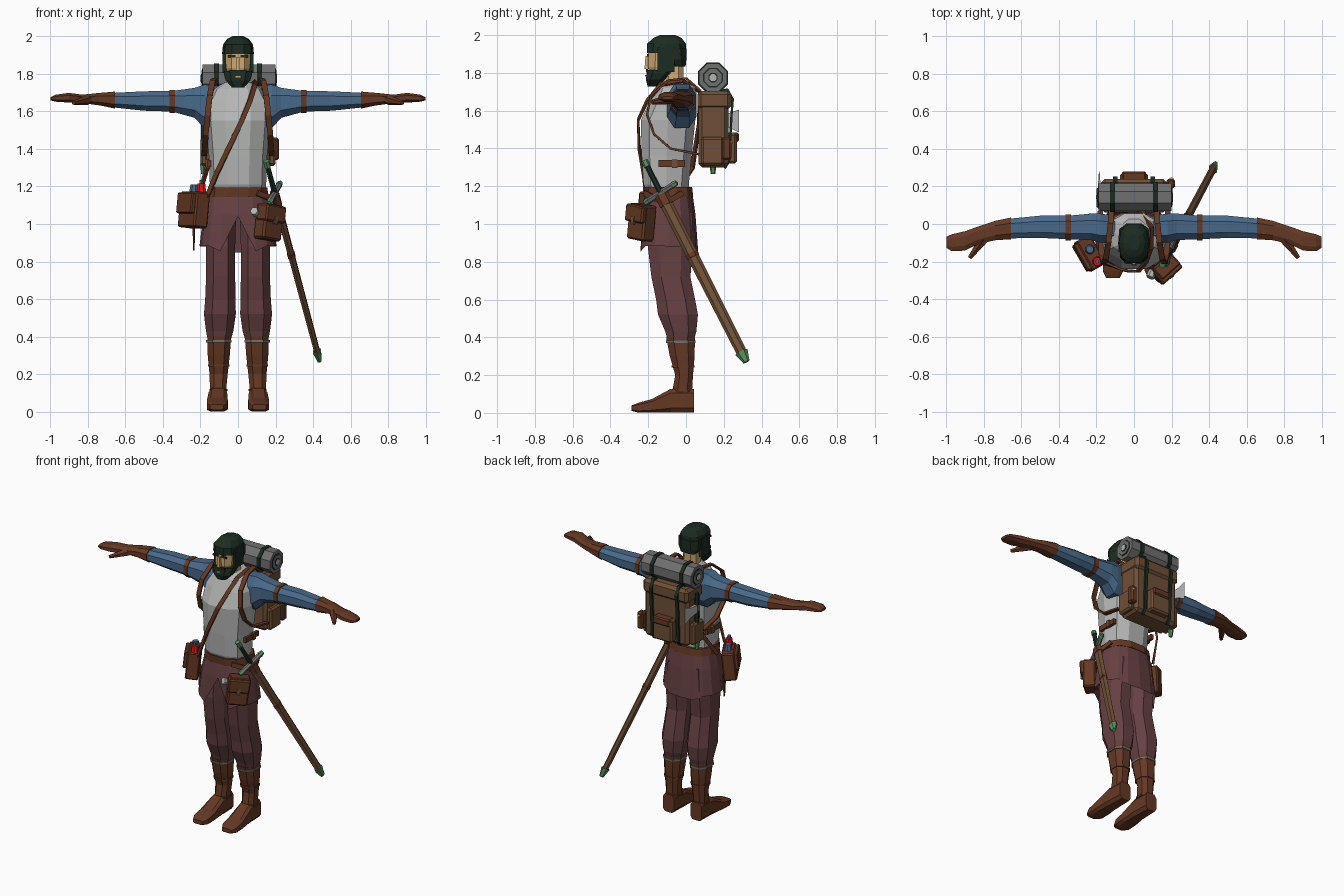
import bpy, bmesh, math
from mathutils import Vector, Matrix, Euler

def mat(name, r, g, b):
    m = bpy.data.materials.new(name)
    m.diffuse_color = (r, g, b, 1)
    return m

VEST = mat("vest_grey", .46, .47, .46)
BLUE = mat("sleeve_blue", .065, .14, .25)
MAUVE = mat("mauve_cloth", .135, .052, .055)
LEATHER = mat("red_leather", .13, .04, .017)
CANVAS = mat("pack_brown", .16, .08, .038)
DARK = mat("dark_green", .012, .025, .016)
GREEN = mat("green_metal", .10, .27, .11)
SKIN = mat("skin", .62, .39, .17)
GREY = mat("mid_grey", .16, .16, .16)
RED = mat("red", .85, .005, .005)

def finish(name, bm, m, mirror=False):
    bmesh.ops.recalc_face_normals(bm, faces=bm.faces)
    me = bpy.data.meshes.new(name)
    bm.to_mesh(me)
    bm.free()
    me.materials.append(m)
    ob = bpy.data.objects.new(name, me)
    bpy.context.collection.objects.link(ob)
    if mirror:
        ob.modifiers.new("Mirror", 'MIRROR')
    return ob

def skin_rings(bm, rings, caps=True):
    vs = [[bm.verts.new(p) for p in r] for r in rings]
    n = len(vs[0])
    for a, b in zip(vs, vs[1:]):
        for i in range(n):
            j = (i + 1) % n
            bm.faces.new((a[i], a[j], b[j], b[i]))
    if caps:
        bm.faces.new(vs[0])
        bm.faces.new(vs[-1])
    return vs

def loft(name, rows, m, axis='z', n=8, p=.8, mirror=False, caps=True, turn=.5, edit=None):
    """Rows are (position on axis, a0, a1, b0, b1); each becomes a rounded ring."""
    rings = []
    for t, a0, a1, b0, b1 in rows:
        ring = []
        for i in range(n):
            th = 2 * math.pi * (i + turn) / n
            s, c = math.sin(th), -math.cos(th)
            a = (a0 + a1) / 2 + (a1 - a0) / 2 * math.copysign(abs(s) ** p, s)
            b = (b0 + b1) / 2 + (b1 - b0) / 2 * math.copysign(abs(c) ** p, c)
            ring.append({'z': (a, b, t), 'x': (t, a, b), 'y': (a, t, b)}[axis])
        rings.append(ring)
    bm = bmesh.new()
    vs = skin_rings(bm, rings, caps)
    if edit:
        edit(vs)
    return finish(name, bm, m, mirror)

def box(name, c, size, m, rot=(0, 0, 0), bevel=0, mirror=False, taper=1):
    bm = bmesh.new()
    bmesh.ops.create_cube(bm, size=1)
    for v in bm.verts:
        if v.co.z > 0:
            v.co.x *= taper
            v.co.y *= taper
    bmesh.ops.scale(bm, vec=size, verts=bm.verts)
    if bevel:
        bmesh.ops.bevel(bm, geom=bm.edges[:], offset=bevel, segments=1, affect='EDGES')
    R = Euler([math.radians(a) for a in rot]).to_matrix().to_4x4()
    bmesh.ops.transform(bm, matrix=Matrix.Translation(c) @ R, verts=bm.verts)
    return finish(name, bm, m, mirror)

def rod(name, a, b, r0, r1, m, n=6, flat=1, mirror=False):
    """Tapered rod between two points; flat thins it sideways."""
    a, b = Vector(a), Vector(b)
    d = (b - a).normalized()
    side = d.cross(Vector((0, 1, .5)) if abs(d.x) < .9 else Vector((0, 0, 1))).normalized()
    up = d.cross(side)
    bm = bmesh.new()
    skin_rings(bm, [[p + side * r * flat * math.cos(2 * math.pi * (i + .5) / n)
                     + up * r * math.sin(2 * math.pi * (i + .5) / n) for i in range(n)]
                    for p, r in ((a, r0), (b, r1))])
    return finish(name, bm, m, mirror)

def strap(name, pts, m, c, mask, w=.03, t=.012, mirror=False):
    """Flat band along points, facing away from the centre c within the masked axes."""
    P, rings = [Vector(p) for p in pts], []
    for i, p in enumerate(P):
        d = (P[min(i + 1, len(P) - 1)] - P[max(i - 1, 0)]).normalized()
        o = (p - Vector(c)) * Vector(mask)
        o = (o - d * o.dot(d)).normalized()
        s = d.cross(o)
        rings.append([p + s * w / 2, p + s * w / 2 + o * t, p - s * w / 2 + o * t, p - s * w / 2])
    bm = bmesh.new()
    skin_rings(bm, rings)
    return finish(name, bm, m, mirror)

# Legs, boots and feet
loft("trouser_leg", [(.38, .035, .165, -.10, .045), (.43, .02, .175, -.115, .06), (.52, .006, .187, -.155, .07),
     (.60, .008, .18, -.165, .055), (.72, .01, .175, -.19, .03), (.88, .01, .175, -.21, .045),
     (1.06, .005, .16, -.20, .04)], MAUVE, mirror=True)
loft("boot_shaft", [(.06, .058, .155, -.08, .038), (.12, .06, .152, -.075, .036), (.20, .052, .155, -.06, .04),
     (.30, .04, .165, -.09, .05), (.40, .032, .168, -.11, .052)], LEATHER, mirror=True)
loft("foot", [(.042, .062, .152, 0, .13), (-.08, .056, .158, 0, .13), (-.18, .052, .168, 0, .075),
     (-.25, .055, .168, 0, .055), (-.288, .075, .15, .01, .04)], LEATHER, axis='y', p=.5, mirror=True)
for z, w, y0, y1 in ((.37, .072, -.112, .056), (.24, .061, -.08, .05), (.11, .051, -.08, .044)):
    loft("boot_lace", [(z, .103 - w, .103 + w, y0, y1), (z + .012, .103 - w, .103 + w, y0, y1)],
         GREY if z > .3 else LEATHER, mirror=True)

# Skirt of the tunic with a front slit
def slit(vs):
    for v in vs[0]:
        v.co.z = .85 - v.co.y * .02 + (.03 if abs(v.co.x) > .15 else 0)
    vs[0][0].co.z = 1.04
    vs[0][0].co.y = -.225
skirt = loft("tunic_skirt", [(.86, -.205, .205, -.25, .065), (1.05, -.185, .185, -.235, .05), (1.19, -.155, .155, -.215, .03)],
             MAUVE, n=16, turn=0, caps=False, edit=slit)

# Torso, belt and side buckles
loft("vest", [(1.15, -.145, .145, -.205, .02), (1.21, -.15, .15, -.23, .02), (1.36, -.155, .155, -.24, .035),
     (1.55, -.172, .172, -.245, .055), (1.65, -.17, .17, -.195, .06), (1.72, -.13, .13, -.16, .06),
     (1.755, -.07, .07, -.13, .03)], VEST, n=10)
loft("belt", [(1.145, -.168, .168, -.228, .042), (1.195, -.16, .16, -.232, .036)], LEATHER, n=12)
box("vest_side_strap", (.155, -.075, 1.32), (.02, .14, .035), LEATHER, mirror=True)
box("vest_buckle", (.162, -.06, 1.32), (.02, .03, .045), CANVAS, mirror=True)

# Arms and gloves
loft("sleeve", [(.10, -.10, .05, 1.50, 1.74), (.178, -.105, .06, 1.50, 1.75), (.23, -.09, .06, 1.56, 1.73),
     (.35, -.085, .048, 1.595, 1.712), (.50, -.078, .048, 1.60, 1.71), (.68, -.08, .03, 1.62, 1.70)],
     BLUE, axis='x', mirror=True)
loft("arm_band", [(.335, -.092, .055, 1.588, 1.718), (.365, -.091, .054, 1.588, 1.718)], LEATHER, axis='x', mirror=True)
loft("glove", [(.655, -.085, .038, 1.612, 1.708), (.74, -.09, .02, 1.63, 1.70), (.83, -.11, -.01, 1.642, 1.69),
     (.90, -.145, -.035, 1.645, 1.70), (.97, -.148, -.052, 1.65, 1.69), (.998, -.13, -.065, 1.658, 1.676)],
     LEATHER, axis='x', mirror=True)
rod("thumb", (.80, -.08, 1.662), (.875, -.18, 1.645), .028, .012, LEATHER, mirror=True)

# Head
loft("neck", [(1.70, -.058, .058, -.125, -.01), (1.86, -.05, .05, -.12, -.01)], SKIN)
loft("face", [(1.78, -.05, .05, -.19, -.06), (1.83, -.068, .068, -.205, -.04), (1.92, -.072, .072, -.205, -.02),
     (1.96, -.06, .06, -.18, -.03)], SKIN, p=.7)
loft("beard", [(1.728, -.035, .035, -.205, -.15), (1.765, -.07, .07, -.215, -.11), (1.80, -.08, .08, -.211, -.07),
     (1.815, -.078, .078, -.206, -.07)], DARK, p=.7)
box("sideburn", (.072, -.105, 1.87), (.022, .09, .13), DARK, mirror=True)
loft("hair_back", [(1.835, -.06, .06, -.07, 0), (1.87, -.08, .08, -.10, .005), (1.93, -.084, .084, -.13, .008)], DARK)
loft("hair_cap", [(1.905, -.085, .085, -.212, .008), (1.955, -.08, .08, -.21, .003), (1.985, -.058, .058, -.175, -.02),
     (2.0, -.03, .03, -.14, -.055)], DARK, n=10)
box("nose", (0, -.205, 1.855), (.024, .03, .07), SKIN, taper=.6)
box("eyebrow", (.033, -.203, 1.893), (.04, .008, .012), DARK, mirror=True)
box("moustache", (0, -.207, 1.812), (.09, .012, .018), DARK)
box("mouth", (0, -.213, 1.785), (.024, .006, .008), SKIN)

# Backpack
box("pack_body", (0, .145, 1.49), (.34, .16, .38), CANVAS, bevel=.02)
box("pack_lid", (0, .15, 1.655), (.35, .18, .10), CANVAS, bevel=.02)
box("pack_back_pocket", (0, .24, 1.40), (.15, .06, .16), CANVAS, bevel=.012)
box("pack_pocket_flap", (0, .25, 1.46), (.13, .06, .05), LEATHER, bevel=.008)
box("pack_side_pocket", (.18, .14, 1.385), (.04, .12, .15), CANVAS, bevel=.012, mirror=True)
box("pack_hip_pouch", (.195, .215, 1.40), (.045, .05, .12), LEATHER, bevel=.01)
rod("pouch_knob", (.20, .21, 1.41), (.20, .24, 1.44), .016, .012, SKIN)
strap("pack_strap", [(.10, .10, 1.70), (.10, .22, 1.705), (.10, .242, 1.66), (.10, .235, 1.58), (.10, .222, 1.33),
      (.10, .20, 1.298)], DARK, (.1, .14, 1.5), (0, 1, 1), w=.022, mirror=True)

# Bedroll with spiral rings on the ends
def disc(x, r):
    return (x, .143 - r, .143 + r, 1.775 - r, 1.775 + r)
loft("bedroll", [disc(-.19, .08), disc(.20, .08)], GREY, axis='x', p=1)
for r, x, m in ((.056, .203, DARK), (.049, .205, GREY), (.027, .207, DARK), (.02, .209, VEST)):
    loft("bedroll_end_ring", [disc(-x + .01, r), disc(x, r)], m, axis='x', p=1)
for x in (-.115, .115):
    loft("bedroll_band", [disc(x - .013, .087), disc(x + .013, .087)], DARK, axis='x', p=1)

# Axe on the pack's side
rod("axe_handle", (-.185, .143, 1.30), (-.185, .143, 1.66), .014, .014, DARK)
rod("axe_pommel", (-.185, .143, 1.265), (-.185, .143, 1.32), .012, .02, GREEN)
loft("axe_head", [(.13, -.20, -.17, 1.53, 1.58), (.22, -.192, -.178, 1.51, 1.59), (.28, -.187, -.183, 1.475, 1.615)],
     VEST, axis='y', n=4, p=.4)

# Shoulder straps and the satchel strap
strap("shoulder_strap", [(.12, .075, 1.70), (.125, 0, 1.765), (.135, -.09, 1.755), (.15, -.18, 1.68), (.162, -.20, 1.58),
      (.172, -.165, 1.48), (.177, -.08, 1.405), (.18, .07, 1.375)], LEATHER, (.15, -.04, 1.56), (0, 1, 1), mirror=True)
strap("satchel_strap", [(-.20, -.06, 1.16), (-.16, .03, 1.30), (-.06, .062, 1.52), (.04, .065, 1.70), (.09, -.02, 1.755),
      (.085, -.13, 1.735), (.06, -.20, 1.65), (.02, -.247, 1.55), (-.05, -.242, 1.40), (-.11, -.218, 1.27),
      (-.15, -.205, 1.17), (-.18, -.20, 1.12)], LEATHER, (0, -.09, 1.45), (1, 1, .3), w=.026)

# Satchel with bottles
box("satchel", (-.235, -.155, 1.075), (.085, .18, .19), LEATHER, rot=(0, 6, 30), bevel=.008)
box("satchel_flap", (-.262, -.17, 1.11), (.06, .16, .11), LEATHER, rot=(0, 6, 30), bevel=.006)
rod("red_bottle", (-.195, -.20, 1.15), (-.195, -.20, 1.215), .03, .022, RED, n=8)
rod("blue_bottle", (-.235, -.135, 1.15), (-.235, -.135, 1.21), .03, .02, BLUE, n=8)
rod("bottle_cork", (-.195, -.20, 1.21), (-.195, -.20, 1.235), .011, .011, BLUE)
rod("hanging_knife", (-.235, -.09, 1.02), (-.235, -.09, .86), .02, .008, LEATHER, flat=.5)

# Belt pouch
box("belt_pouch", (.165, -.235, 1.01), (.135, .085, .19), LEATHER, rot=(0, 8, 42), bevel=.01)
box("pouch_flap", (.178, -.247, 1.055), (.14, .085, .09), LEATHER, rot=(0, 8, 42), bevel=.008)
box("pouch_buckle", (.20, -.28, 1.02), (.022, .014, .04), CANVAS, rot=(0, 8, 42))
rod("pouch_vial", (.085, -.285, 1.07), (.10, -.25, 1.055), .022, .022, VEST)

# Sheathed sword
A, B = Vector((.15, -.22, 1.335)), Vector((.435, .32, .27))
def on(t):
    return A.lerp(B, t)
rod("sword_pommel", on(0), on(.03), .018, .018, GREEN)
rod("sword_grip", on(.02), on(.16), .014, .016, DARK)
rod("sheath", on(.165), on(.97), .034, .028, CANVAS, flat=.6)
rod("sheath_throat", on(.17), on(.22), .038, .038, LEATHER, flat=.65)
rod("sheath_ring", on(.46), on(.48), .035, .034, LEATHER, flat=.65)
rod("sheath_tip", on(.95), on(1.0), .036, .018, GREEN, flat=.7)
C, D = on(.16), Vector((.03, .085, .055))
rod("sword_guard", C - D * .8, C + D * .8, .016, .016, GREY)
for s in (-1, 1):
    rod("guard_end", C + D * .75 * s, C + D * s, .019, .014, GREEN)
strap("sword_hanger", [(.10, -.215, 1.165), (.16, -.17, 1.14), (.205, -.11, 1.11), (.17, -.02, 1.165)],
      LEATHER, (0, -.09, 1.15), (1, 1, 0))
